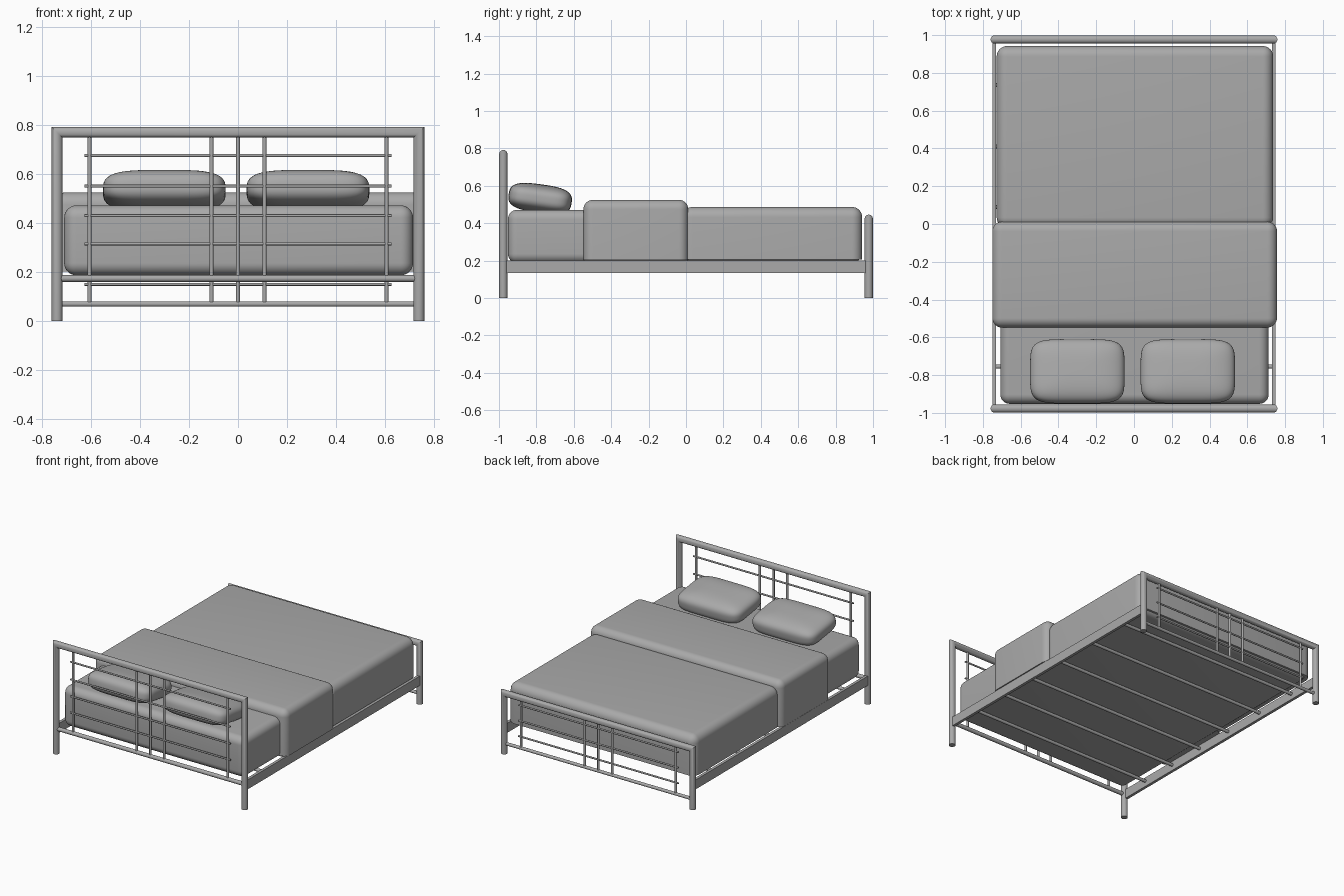
import bpy, bmesh, math
from mathutils import Vector

if "Cube" in bpy.data.objects:
    bpy.data.objects.remove(bpy.data.objects["Cube"])

grey = bpy.data.materials.new("plain grey")
grey.diffuse_color = (0.4, 0.4, 0.4, 1)
grey.use_nodes = True
grey.node_tree.nodes["Principled BSDF"].inputs["Base Color"].default_value = grey.diffuse_color


def finish(name, bm, angle=40):
    bmesh.ops.recalc_face_normals(bm, faces=bm.faces[:])
    me = bpy.data.meshes.new(name)
    bm.to_mesh(me)
    bm.free()
    me.materials.append(grey)
    ob = bpy.data.objects.new(name, me)
    bpy.context.collection.objects.link(ob)
    bpy.ops.object.select_all(action='DESELECT')
    ob.select_set(True)
    bpy.context.view_layer.objects.active = ob
    bpy.ops.object.shade_smooth_by_angle(angle=math.radians(angle))
    return ob


def rod(name, a, b, r, n=16):
    a, b = Vector(a), Vector(b)
    bm = bmesh.new()
    bmesh.ops.create_cone(bm, cap_ends=True, segments=n, radius1=r, radius2=r,
                          depth=(b - a).length)
    q = (b - a).to_track_quat('Z', 'Y')
    for v in bm.verts:
        v.co = q @ v.co + (a + b) / 2
    return finish(name, bm)


def box(name, x, y, z, bevel=0.0, open_bottom=False, seg=8):
    # box from ranges; optionally keeps the bottom rim sharp
    bm = bmesh.new()
    bmesh.ops.create_cube(bm, size=1)
    for v in bm.verts:
        v.co = [lo + (c + 0.5) * (hi - lo) for c, (lo, hi) in zip(v.co, (x, y, z))]
    if bevel:
        edges = [e for e in bm.edges
                 if not (open_bottom and all(v.co.z < z[0] + 1e-4 for v in e.verts))]
        bmesh.ops.bevel(bm, geom=edges, offset=bevel, segments=seg, profile=0.5,
                        affect='EDGES', clamp_overlap=True)
    return finish(name, bm)


def tube_arch(name, y, top, half=0.737, r=0.022, n=24):
    # two posts and a top rail joined with mitred corners
    bm = bmesh.new()
    rings = []
    zc = top - r
    for sx, is_top in ((-1, False), (-1, True), (1, True), (1, False)):
        ring = []
        for i in range(n):
            a = 2 * math.pi * i / n
            d = r * math.cos(a)
            ring.append(bm.verts.new((sx * (half + d), y + r * math.sin(a),
                                      zc + d if is_top else 0)))
        rings.append(ring)
    for p, q in zip(rings, rings[1:]):
        for i in range(n):
            j = (i + 1) % n
            bm.faces.new((p[i], p[j], q[j], q[i]))
    bm.faces.new(rings[0])
    bm.faces.new(rings[-1])
    return finish(name, bm)


def end_panel(name, y, top, low, low_r, bars):
    # arch, lower rail, upright bars and thin cross bars
    tube_arch(name + "_frame", y, top)
    rod(name + "_lower_rail", (-0.73, y, low), (0.73, y, low), low_r)
    for x in (-0.605, -0.108, 0, 0.108, 0.605):
        rod(name + "_upright", (x, y, low), (x, y, top - 0.03), 0.008, 12)
    for z in bars:
        rod(name + "_cross_bar", (-0.625, y, z), (0.625, y, z), 0.006, 12)


end_panel("headboard", -0.977, 0.792, 0.174, 0.014, (0.315, 0.43, 0.55, 0.675))
end_panel("footboard", 0.977, 0.446, 0.07, 0.011, (0.15, 0.26, 0.37))

# side rails and slats
for s in (-1, 1):
    box("side_rail", sorted((s * 0.73, s * 0.75)), (-0.965, 0.965), (0.135, 0.202))
for y in (-0.755, -0.48, -0.2, 0.09, 0.41, 0.735):
    rod("slat", (-0.735, y, 0.175), (0.735, y, 0.175), 0.011, 12)

# bedding
box("mattress", (-0.708, 0.713), (-0.952, 0.937), (0.187, 0.472), 0.05)
box("duvet", (-0.727, 0.737), (-0.02, 0.942), (0.207, 0.487), 0.055, True)
box("folded_blanket", (-0.75, 0.757), (-0.548, 0.012), (0.203, 0.525), 0.05, True)


def pillow(name, cx):
    # superellipsoid cushion, tilted toward the foot end
    bm = bmesh.new()
    bmesh.ops.create_cube(bm, size=2)
    bmesh.ops.subdivide_edges(bm, edges=bm.edges[:], cuts=17, use_grid_fill=True)
    tilt = math.radians(-8)
    for v in bm.verts:
        x, y, z = v.co
        f = ((abs(x) ** 5 + abs(y) ** 5) ** (3 / 5) + abs(z) ** 3) ** (-1 / 3)
        x, y, z = x * f * 0.25, y * f * 0.17, z * f * 0.076
        v.co = (cx + x, -0.78 + y * math.cos(tilt) - z * math.sin(tilt),
                0.532 + y * math.sin(tilt) + z * math.cos(tilt))
    finish(name, bm, 60)


pillow("left_pillow", -0.3)
pillow("right_pillow", 0.285)
